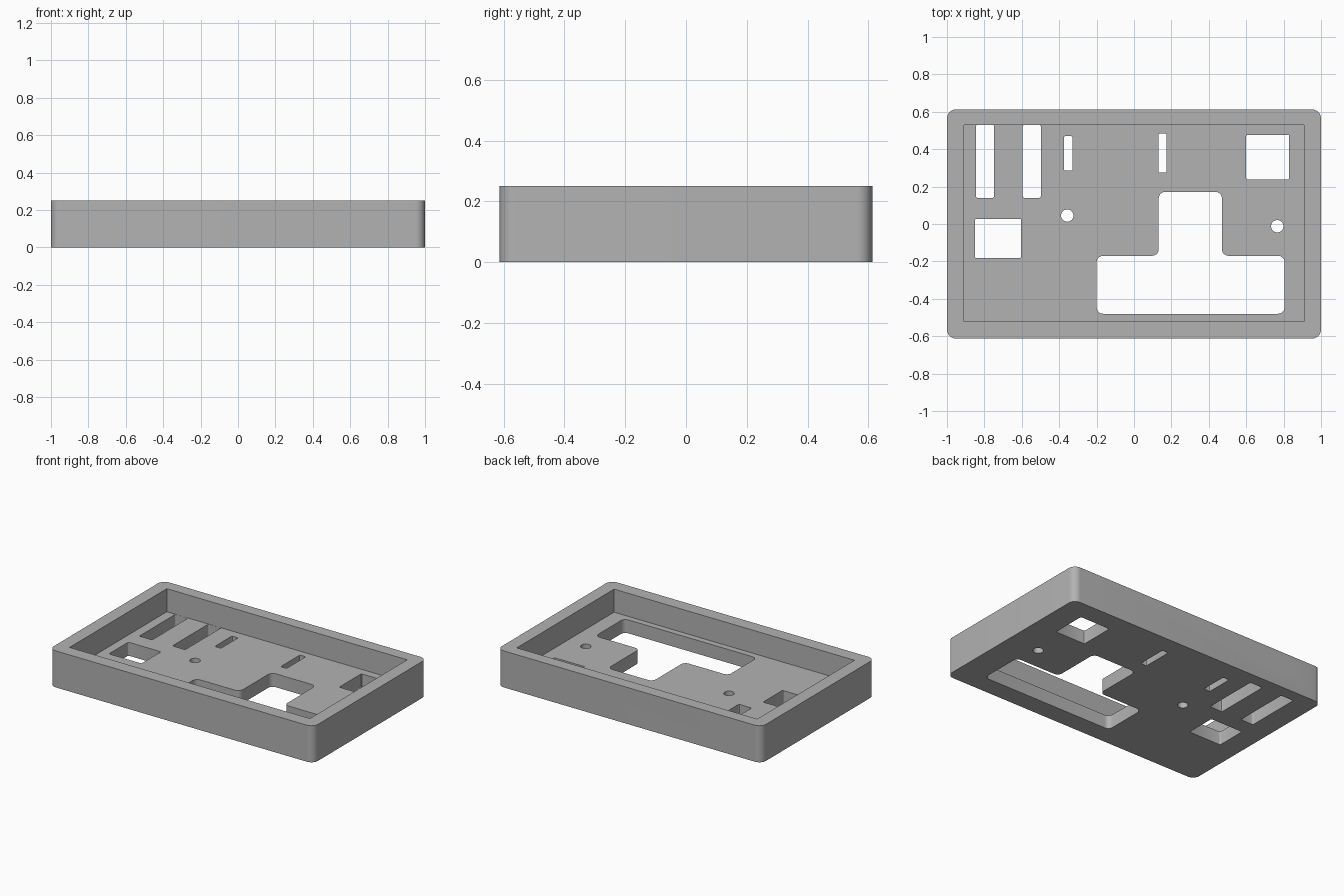
import bpy, bmesh, math
from mathutils import Vector, Matrix

if "Cube" in bpy.data.objects:
    bpy.data.objects.remove(bpy.data.objects["Cube"])

H, FLOOR = 0.25, 0.092

grey = bpy.data.materials.new("grey plastic")
grey.diffuse_color = (0.45, 0.45, 0.45, 1)
grey.use_nodes = True
grey.node_tree.nodes["Principled BSDF"].inputs["Base Color"].default_value = grey.diffuse_color


def rounded(points, r, steps=6):
    """Round every corner of a counter-clockwise outline, convex or concave."""
    out, n = [], len(points)
    for i in range(n):
        p = Vector(points[i])
        a = (Vector(points[i - 1]) - p).normalized()
        b = (Vector(points[(i + 1) % n]) - p).normalized()
        centre = p + (a + b) * r            # right-angle corners
        for k in range(steps + 1):
            t = k / steps * math.pi / 2
            out.append(centre - b * r * math.cos(t) - a * r * math.sin(t))
    return out


def rect(x0, y0, x1, y1):
    return [(x0, y0), (x1, y0), (x1, y1), (x0, y1)]


def circle(x, y, r, n=32):
    return [(x + r * math.cos(2 * math.pi * i / n),
             y + r * math.sin(2 * math.pi * i / n)) for i in range(n)]


def prism(name, outline, lo, hi, along_y=False):
    """Extrude an outline along z, or an x-z outline along y."""
    bm = bmesh.new()
    face = bm.faces.new([bm.verts.new((p[0], p[1], lo)) for p in outline])
    top = bmesh.ops.extrude_face_region(bm, geom=[face])["geom"]
    bmesh.ops.translate(bm, vec=(0, 0, hi - lo),
                        verts=[v for v in top if isinstance(v, bmesh.types.BMVert)])
    if along_y:
        bm.transform(Matrix(((1, 0, 0, 0), (0, 0, 1, 0), (0, 1, 0, 0), (0, 0, 0, 1))))
    bmesh.ops.recalc_face_normals(bm, faces=bm.faces)
    mesh = bpy.data.meshes.new(name)
    bm.to_mesh(mesh)
    bm.free()
    mesh.materials.append(grey)
    obj = bpy.data.objects.new(name, mesh)
    bpy.context.collection.objects.link(obj)
    return obj


# Outer case block with rounded upright corners
case = prism("case", rounded(rect(-1, -0.613, 1, 0.613), 0.05, 10), 0, H)

# Main cavity
cutters = [prism("cavity_cutter", rect(-0.91, -0.522, 0.91, 0.53), FLOOR, H + 0.1)]

# Rectangular openings through the floor
for box in [(-0.845, 0.14, -0.748, 0.529), (-0.595, 0.14, -0.498, 0.529),
            (-0.375, 0.285, -0.328, 0.47), (0.13, 0.275, 0.175, 0.483),
            (0.6, 0.237, 0.83, 0.477), (-0.85, -0.182, -0.603, 0.028)]:
    cutters.append(prism("floor_opening_cutter", rounded(rect(*box), 0.008, 3), -0.1, FLOOR + 0.05))

# Large T-shaped opening
tee = [(-0.2, -0.48), (0.805, -0.48), (0.805, -0.17), (0.47, -0.17),
       (0.47, 0.172), (0.132, 0.172), (0.132, -0.17), (-0.2, -0.17)]
cutters.append(prism("tee_opening_cutter", rounded(tee, 0.035), -0.1, FLOOR + 0.05))

# Round screw holes
for x, y in [(-0.357, 0.045), (0.766, -0.012)]:
    cutters.append(prism("screw_hole_cutter", circle(x, y, 0.033), -0.1, FLOOR + 0.05))

# Connector port in the back wall: wide outer recess, narrower slot through
cutters.append(prism("port_recess_cutter", rounded(rect(-0.78, 0.1, -0.558, 0.207), 0.015, 4),
                     0.57, 0.7, True))
cutters.append(prism("port_slot_cutter", rounded(rect(-0.757, 0.14, -0.583, 0.2), 0.022, 5),
                     0.45, 0.7, True))

# Cut everything out of the case, then drop the cutters
bpy.context.view_layer.objects.active = case
for cutter in cutters:
    mod = case.modifiers.new("cut", "BOOLEAN")
    mod.operation, mod.solver, mod.object = "DIFFERENCE", "EXACT", cutter
    bpy.ops.object.modifier_apply(modifier=mod.name)
    bpy.data.objects.remove(cutter)

case.select_set(True)
bpy.ops.object.shade_smooth_by_angle(angle=math.radians(30))
